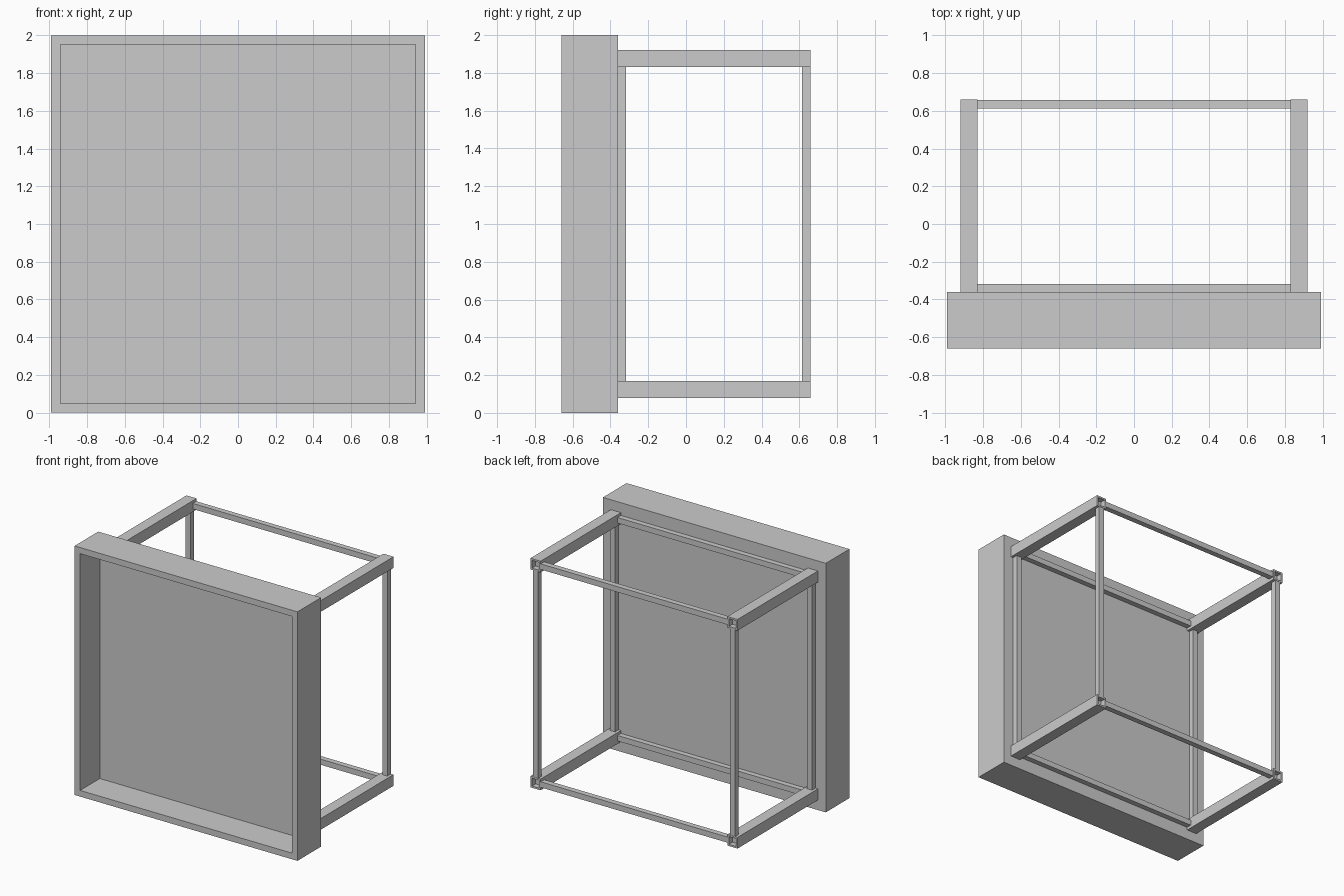
import bpy, bmesh
from mathutils import Vector

if "Cube" in bpy.data.objects:
    bpy.data.objects.remove(bpy.data.objects["Cube"])


def make_object(name, bm):
    bmesh.ops.recalc_face_normals(bm, faces=bm.faces)
    mesh = bpy.data.meshes.new(name)
    bm.to_mesh(mesh)
    bm.free()
    obj = bpy.data.objects.new(name, mesh)
    bpy.context.collection.objects.link(obj)
    return obj


def box_bmesh(lo, hi):
    lo, hi = Vector(lo), Vector(hi)
    bm = bmesh.new()
    bmesh.ops.create_cube(bm, size=1)
    bmesh.ops.scale(bm, vec=hi - lo, verts=bm.verts)
    bmesh.ops.translate(bm, vec=(lo + hi) / 2, verts=bm.verts)
    return bm


def recess(bm, direction, border, depth):
    """Inset the face pointing along y and push it into the box."""
    bm.normal_update()
    face = next(f for f in bm.faces if f.normal.y * direction > 0.9)
    bmesh.ops.inset_individual(bm, faces=[face], thickness=border)
    # Straight-walled pocket
    new = bmesh.ops.extrude_discrete_faces(bm, faces=[face])["faces"][0]
    bmesh.ops.translate(bm, vec=(0, -direction * depth, 0), verts=new.verts)


# Open-fronted tray
tray = box_bmesh((-0.99, -0.66, 0), (0.99, -0.36, 2))
recess(tray, -1, 0.07, 0.25)
make_object("front_tray", tray)

C = 0.875     # rail centre offset from the frame axis
R = 0.045     # half width of a rail
B = 0.0225    # half width of a thin bar
spans = {"front": (-0.36, -0.317), "back": (0.613, 0.658)}

for side, sx in (("left", -1), ("right", 1)):
    # Square rails running back from the tray, with hollow ends
    for level, sz in (("lower", -1), ("upper", 1)):
        x, z = sx * C, 1 + sz * C
        rail = box_bmesh((x - R, -0.36, z - R), (x + R, 0.66, z + R))
        recess(rail, 1, 0.02, 0.045)
        make_object(f"{side}_{level}_rail", rail)
    # Thin uprights between the rails
    for place, (y0, y1) in spans.items():
        x = sx * C
        make_object(f"{side}_{place}_upright",
                    box_bmesh((x - B, y0, 1 - C + R), (x + B, y1, 1 + C - R)))

# Thin crossbars between left and right rails
for level, sz in (("lower", -1), ("upper", 1)):
    z = 1 + sz * C
    for place, (y0, y1) in spans.items():
        make_object(f"{level}_{place}_crossbar",
                    box_bmesh((-C + R, y0, z - B), (C - R, y1, z + B)))
